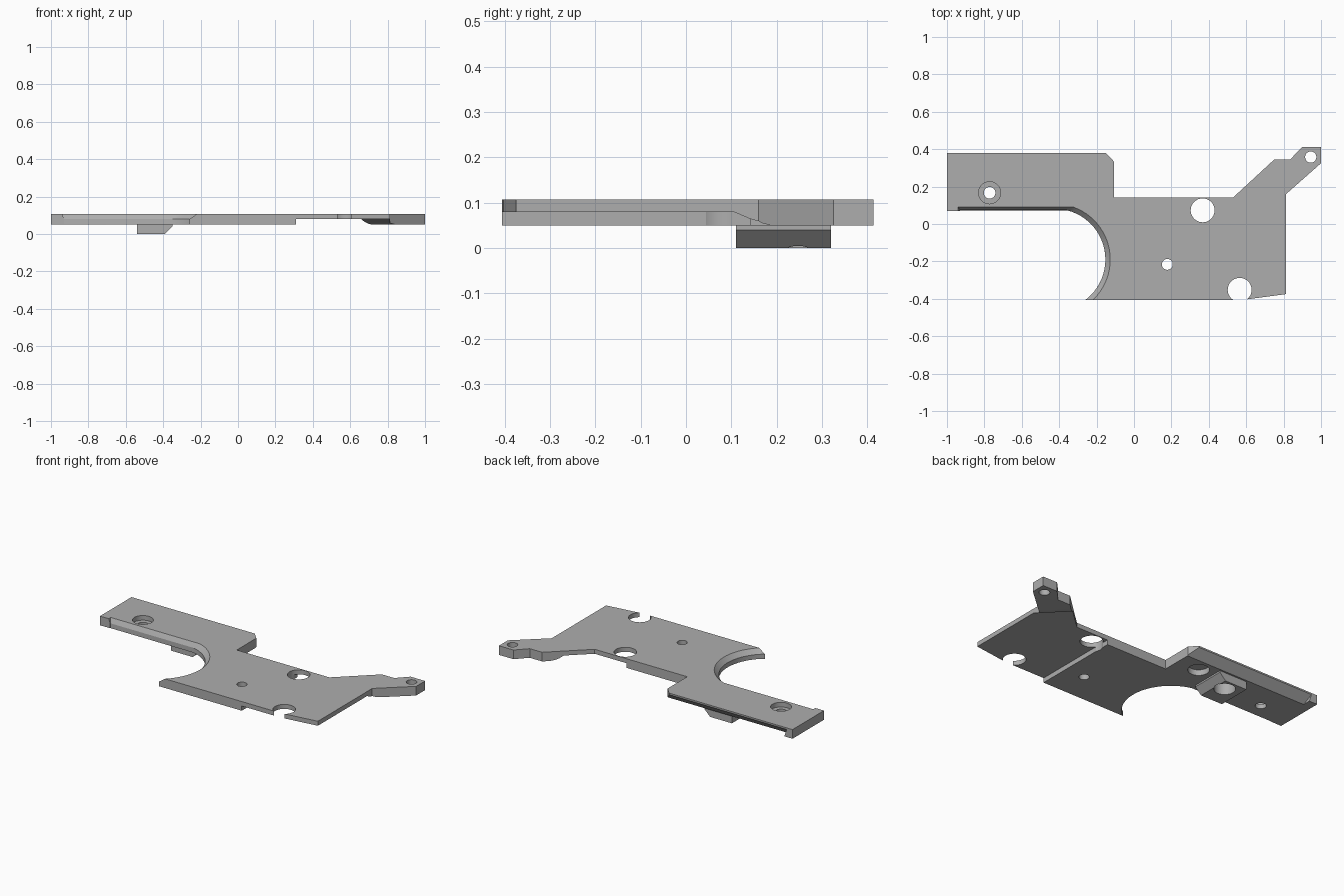
import bpy, bmesh, math

cube = bpy.data.objects.get("Cube")
if cube:
    bpy.data.objects.remove(cube, do_unlink=True)

BOTTOM, TOP = 0.05, 0.107

grey = bpy.data.materials.new("plain_grey")
grey.use_nodes = True
grey.diffuse_color = (0.42, 0.42, 0.42, 1)
grey.node_tree.nodes["Principled BSDF"].inputs["Base Color"].default_value = (0.42, 0.42, 0.42, 1)


def loft(name, layers):
    """Closed solid through (z, outline) layers with equal point counts."""
    bm = bmesh.new()
    rings = [[bm.verts.new((x, y, z)) for x, y in pts] for z, pts in layers]
    n = len(rings[0])
    bm.faces.new(rings[0])
    bm.faces.new(rings[-1])
    for a, b in zip(rings, rings[1:]):
        for i in range(n):
            j = (i + 1) % n
            bm.faces.new((a[i], a[j], b[j], b[i]))
    bmesh.ops.recalc_face_normals(bm, faces=bm.faces)
    mesh = bpy.data.meshes.new(name)
    bm.to_mesh(mesh)
    bm.free()
    mesh.materials.append(grey)
    obj = bpy.data.objects.new(name, mesh)
    bpy.context.collection.objects.link(obj)
    return obj


def prism(name, pts, z0, z1):
    return loft(name, [(z0, pts), (z1, pts)])


def rod(name, x, y, r, z0=-0.02, z1=0.15, n=40):
    ring = [(x + r * math.cos(math.tau * i / n), y + r * math.sin(math.tau * i / n)) for i in range(n)]
    return prism(name, ring, z0, z1)


def cut(obj, cutters):
    """Subtract each cutter and keep the plain result mesh."""
    for c in cutters:
        c.hide_render = True
        mod = obj.modifiers.new("cut", 'BOOLEAN')
        mod.operation, mod.solver, mod.object = 'DIFFERENCE', 'EXACT', c
    deps = bpy.context.evaluated_depsgraph_get()
    mesh = bpy.data.meshes.new_from_object(obj.evaluated_get(deps))
    obj.modifiers.clear()
    obj.data = mesh


# Main plate outline with the stepped arm
plate = prism("plate", [
    (-1, 0.07), (-1, 0.38), (-0.15, 0.38), (-0.108, 0.335), (-0.108, 0.142),
    (0.53, 0.142), (0.75, 0.345), (0.835, 0.345), (0.90, 0.413), (1, 0.413),
    (1, 0.325), (0.813, 0.16), (0.813, -0.375), (0.58, -0.406),
    (-0.5, -0.406), (-0.5, 0.07)], BOTTOM, TOP)


# Round bite with a bevelled rim that runs on along the strip's front edge
def bite(r, y_max, x_end, cx=-0.425, cy=-0.19, n=32):
    a0, a1 = -math.pi / 2, math.asin((y_max - cy) / r)
    pts = [(cx + r * math.cos(a0 + (a1 - a0) * i / n),
            cy + r * math.sin(a0 + (a1 - a0) * i / n)) for i in range(n + 1)]
    return pts + [(x_end, y_max), (x_end, cy - r)]


bite_cutter = loft("bite_cutter", [
    (0.02, bite(0.272, 0.071, -0.93)), (0.079, bite(0.272, 0.074, -0.93)),
    (TOP, bite(0.298, 0.09, -0.94)), (0.12, bite(0.31, 0.098, -0.945))])

# Thinned underside, ending in a curved ramp across the arm
pocket = loft("pocket_cutter", [
    (z, [(0.31, -0.7), (k + 0.7, -0.7), (0.31, k - 0.31)])
    for z, k in [(0.03, 1.06), (0.05, 1.03), (0.055, 0.99), (0.064, 0.955), (0.079, 0.92)]])

# Undercut bevel on the back edge, stopping short of the end tab
undercut = loft("undercut_cutter", [
    (0.04, [(-0.94, 0.32), (0, 0.32), (0, 0.5), (-0.94, 0.5)]),
    (0.10, [(-0.96, 0.383), (0, 0.383), (0, 0.5), (-0.96, 0.5)])])

# Foot block with one slanted side
foot = loft("foot", [
    (z, [(-0.54, 0.11), (x, 0.11), (x, 0.32), (-0.54, 0.32)])
    for z, x in [(0, -0.39), (0.04, -0.35), (BOTTOM, -0.35)]])

# Through holes, counterbore and blind sockets
through = [rod("hole_cutter", *h) for h in [
    (0.367, 0.073, 0.064), (0.565, -0.352, 0.064), (0.178, -0.216, 0.029),
    (0.945, 0.358, 0.03), (-0.772, 0.167, 0.031)]]
counterbore = rod("counterbore_cutter", -0.772, 0.167, 0.059, 0.078)
foot_socket = rod("foot_socket_cutter", -0.445, 0.247, 0.06, -0.02, 0.085)
side_socket = rod("side_socket_cutter", -0.255, 0.25, 0.06, -0.02, 0.085)

cutters = [bite_cutter, pocket, undercut, counterbore, foot_socket, side_socket] + through
cut(plate, cutters)
cut(foot, [foot_socket])
for c in cutters:
    bpy.data.objects.remove(c, do_unlink=True)

# Smooth the round walls, keep the corners sharp
bpy.ops.object.select_all(action='DESELECT')
for o in (plate, foot):
    o.select_set(True)
bpy.context.view_layer.objects.active = plate
bpy.ops.object.shade_smooth_by_angle(angle=math.radians(25))
